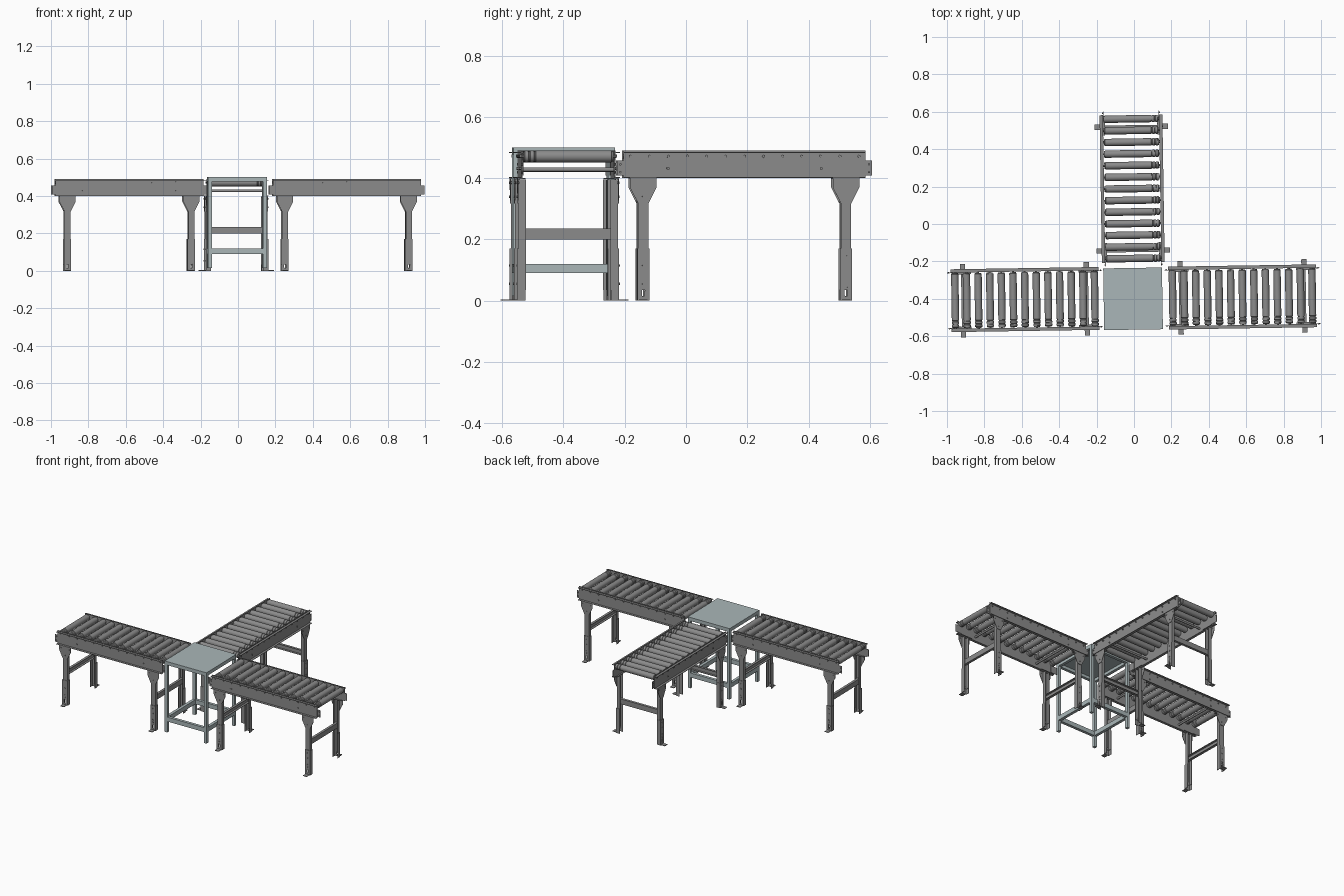
import bpy, bmesh, math
from mathutils import Matrix

if "Cube" in bpy.data.objects:
    bpy.data.objects.remove(bpy.data.objects["Cube"])

T = Matrix.Translation
def RZ(deg): return Matrix.Rotation(math.radians(deg), 4, 'Z')
UPRIGHT = Matrix.Rotation(math.pi / 2, 4, 'X')                       # outline drawn in x,z
ALONG_X = Matrix(((0, 0, 1, 0), (1, 0, 0, 0), (0, 1, 0, 0), (0, 0, 0, 1)))  # outline drawn in y,z

def material(name, rgb):
    m = bpy.data.materials.new(name)
    m.diffuse_color = (*rgb, 1)
    m.use_nodes = True
    m.node_tree.nodes["Principled BSDF"].inputs["Base Color"].default_value = m.diffuse_color
    return m

DARK = material("dark_grey_metal", (0.26, 0.26, 0.26))
STEEL = material("blue_grey_steel", (0.40, 0.47, 0.48))

def extrude(outlines, depth, mat=Matrix()):
    """Filled outlines (the later ones are holes), extruded symmetrically."""
    cu = bpy.data.curves.new("outline", 'CURVE')
    cu.dimensions, cu.fill_mode, cu.extrude = '2D', 'BOTH', depth / 2
    for pts in outlines:
        sp = cu.splines.new('POLY')
        sp.points.add(len(pts) - 1)
        for p, (x, y) in zip(sp.points, pts):
            p.co = (x, y, 0, 1)
        sp.use_cyclic_u = True
    ob = bpy.data.objects.new("outline", cu)
    bpy.context.collection.objects.link(ob)
    dg = bpy.context.evaluated_depsgraph_get()
    me = bpy.data.meshes.new_from_object(ob.evaluated_get(dg))
    bpy.data.objects.remove(ob)
    me.transform(mat)
    me.shade_flat()
    return me

def boxes(*items):
    bm = bmesh.new()
    for centre, size in items:
        bmesh.ops.create_cube(bm, size=1, matrix=T(centre) @ Matrix.Diagonal((*size, 1)))
    me = bpy.data.meshes.new("boxes")
    bm.to_mesh(me)
    return me

def bolts(points, r=0.005, h=0.008):
    bm = bmesh.new()
    for p in points:
        bmesh.ops.create_cone(bm, cap_ends=True, segments=6, radius1=r, radius2=r, depth=h,
                              matrix=T(p) @ UPRIGHT)
    me = bpy.data.meshes.new("bolts")
    bm.to_mesh(me)
    return me

def lathe_y(profile, seg=24):
    """Revolve (radius, y) points about the y axis."""
    bm = bmesh.new()
    vs = [bm.verts.new((r, y, 0)) for r, y in profile]
    es = [bm.edges.new(e) for e in zip(vs, vs[1:])]
    bmesh.ops.spin(bm, geom=vs + es, cent=(0, 0, 0), axis=(0, 1, 0), angle=2 * math.pi, steps=seg)
    bmesh.ops.remove_doubles(bm, verts=bm.verts, dist=1e-5)
    bmesh.ops.recalc_face_normals(bm, faces=bm.faces)
    me = bpy.data.meshes.new("lathe")
    bm.to_mesh(me)
    me.shade_smooth()
    me.set_sharp_from_angle(angle=math.radians(35))
    return me

def channel(w, d, t, y=0):
    """C outline: web at y, flanges reaching d inwards."""
    a = w / 2
    return [(-a, y), (a, y), (a, y + d), (a - t, y + d), (a - t, y + t),
            (-a + t, y + t), (-a + t, y + d), (-a, y + d)]

def circle(x, y, r, n=10, stretch=0):
    return [(x + r * math.cos(k * math.tau / n),
             y + r * math.sin(k * math.tau / n) + math.copysign(stretch, math.sin((k + .5) * math.tau / n)))
            for k in range(n)]

TILT = 0.9
CONVEYORS = {"left": T((-0.583, -0.404, 0)) @ RZ(TILT),
             "right": T((0.58, -0.39, 0)) @ RZ(TILT),
             "rear": T((-0.01, 0.189, 0)) @ RZ(90 + TILT)}

def part(name, mesh, places=(Matrix(),)):
    mesh.materials.clear()
    mesh.materials.append(DARK)
    for side, base in CONVEYORS.items():
        for m in places:
            ob = bpy.data.objects.new(f"{side}_{name}", mesh)
            ob.matrix_world = base @ m
            bpy.context.collection.objects.link(ob)

BOTH = [RZ(0), RZ(180)]
CORNERS = [T((x, 0, 0)) @ r for x in (-0.331, 0.331) for r in BOTH]
ROLLER_X = [(i - 6) * 0.0622 for i in range(13)]

# Side rails: outward-facing channels with a raised inner lip
rail = [(-0.168, 0.401), (-0.150, 0.401), (-0.150, 0.491), (-0.153, 0.491), (-0.153, 0.486),
        (-0.168, 0.486), (-0.168, 0.483), (-0.153, 0.483), (-0.153, 0.404), (-0.168, 0.404)]
part("side_rail", extrude([rail], 0.79, ALONG_X), BOTH)

# Bolts for rollers and cross rods on the rails
part("rail_bolts", bolts([(x, -0.155, 0.472) for x in ROLLER_X] +
                         [(x, -0.155, 0.432) for x in (-0.25, 0.25)]), BOTH)

# Joining plates that stick out of the rail ends
for s, side in ((-1, "start"), (1, "finish")):
    part(side + "_joining_plate", boxes(((s * 0.39, -0.1485, 0.4325), (0.05, 0.003, 0.049))), BOTH)
part("joining_bolts", bolts([(s * 0.406, -0.151, z) for s in (-1, 1) for z in (0.42, 0.445)], 0.004), BOTH)

# Rollers with two drive grooves near one end
R, G = 0.0197, 0.0165
roller = [(0, -0.156), (0.005, -0.156), (0.005, -0.147), (0.0165, -0.147), (0.0165, -0.143),
          (R, -0.141), (R, -0.131), (G, -0.129), (G, -0.126), (R, -0.124), (R, -0.113), (G, -0.111),
          (G, -0.108), (R, -0.106), (R, 0.141), (0.0165, 0.143), (0.0165, 0.147), (0.005, 0.147),
          (0.005, 0.156), (0, 0.156)]
part("roller", lathe_y(roller), [T((x, 0, 0.4715)) for x in ROLLER_X])

# Cross rods between the rails
part("cross_rod", lathe_y([(0, -0.151), (0.007, -0.151), (0.007, 0.151), (0, 0.151)], 12),
     [T((x, 0, 0.428)) for x in (-0.25, 0.25)])

# Leg posts
part("leg_post", extrude([channel(0.033, 0.024, 0.003, -0.1625)], 0.36, T((0, 0, 0.215))), CORNERS)

# Gusset plates with a flange under the rail
gusset = [(-0.0435, 0.401), (-0.0435, 0.37), (-0.0165, 0.317), (0.0165, 0.317), (0.0435, 0.37), (0.0435, 0.401)]
part("leg_gusset", extrude([gusset], 0.003, T((0, -0.164, 0)) @ UPRIGHT), CORNERS)
part("gusset_flange", boxes(((0, -0.152, 0.3995), (0.087, 0.024, 0.003))), CORNERS)
part("gusset_bolts", bolts([(x, -0.164, z) for x, z in ((-0.03, 0.385), (0.03, 0.385), (0, 0.34))], 0.004),
     CORNERS)

# Adjustable foot sleeves with slot and holes
face = [(-0.0195, 0), (0.0195, 0), (0.0195, 0.17), (-0.0195, 0.17)]
part("foot_sleeve", extrude([face, circle(0, 0.03, 0.005, 12, 0.011), circle(0, 0.072, 0.004),
                             circle(0, 0.15, 0.004)], 0.003, T((0, -0.165, 0)) @ UPRIGHT), CORNERS)
part("foot_sleeve_sides", boxes(*[((s * 0.018, -0.152, 0.085), (0.003, 0.025, 0.17)) for s in (-1, 1)]), CORNERS)
part("foot_bolts", bolts([(0, -0.165, 0.055), (0, -0.165, 0.115)], 0.004), CORNERS)
part("foot_plate", boxes(((0, -0.180, 0.002), (0.028, 0.033, 0.004))), CORNERS)

# Cross braces between the legs
brace = [(-0.0085, 0.2), (0.0085, 0.2), (0.0085, 0.203), (-0.0055, 0.203), (-0.0055, 0.232),
         (0.0085, 0.232), (0.0085, 0.235), (-0.0085, 0.235)]
part("leg_brace", extrude([brace], 0.322, ALONG_X),
     [T((s * 0.331, 0, 0)) @ RZ(90 if s > 0 else -90) for s in (-1, 1)])

# Transfer table in the middle
TABLE = T((-0.005, -0.4, 0)) @ RZ(TILT)
W, D, S = 0.157, 0.165, 0.02

def table_part(name, *items):
    me = boxes(*items)
    me.materials.append(STEEL)
    ob = bpy.data.objects.new("table_" + name, me)
    ob.matrix_world = TABLE
    bpy.context.collection.objects.link(ob)

x, y = W - S / 2, D - S / 2
table_part("top", ((0, 0, 0.499), (2 * W, 2 * D, 0.004)))
table_part("legs", *[((i * x, j * y, 0.256), (S, S, 0.482)) for i in (-1, 1) for j in (-1, 1)])
for label, z, h in (("upper_frame", 0.487, 0.02), ("lower_frame", 0.105, 0.03)):
    table_part(label, *[((0, j * y, z), (2 * (W - S), S, h)) for j in (-1, 1)],
               *[((i * x, 0, z), (S, 2 * (D - S), h)) for i in (-1, 1)])
